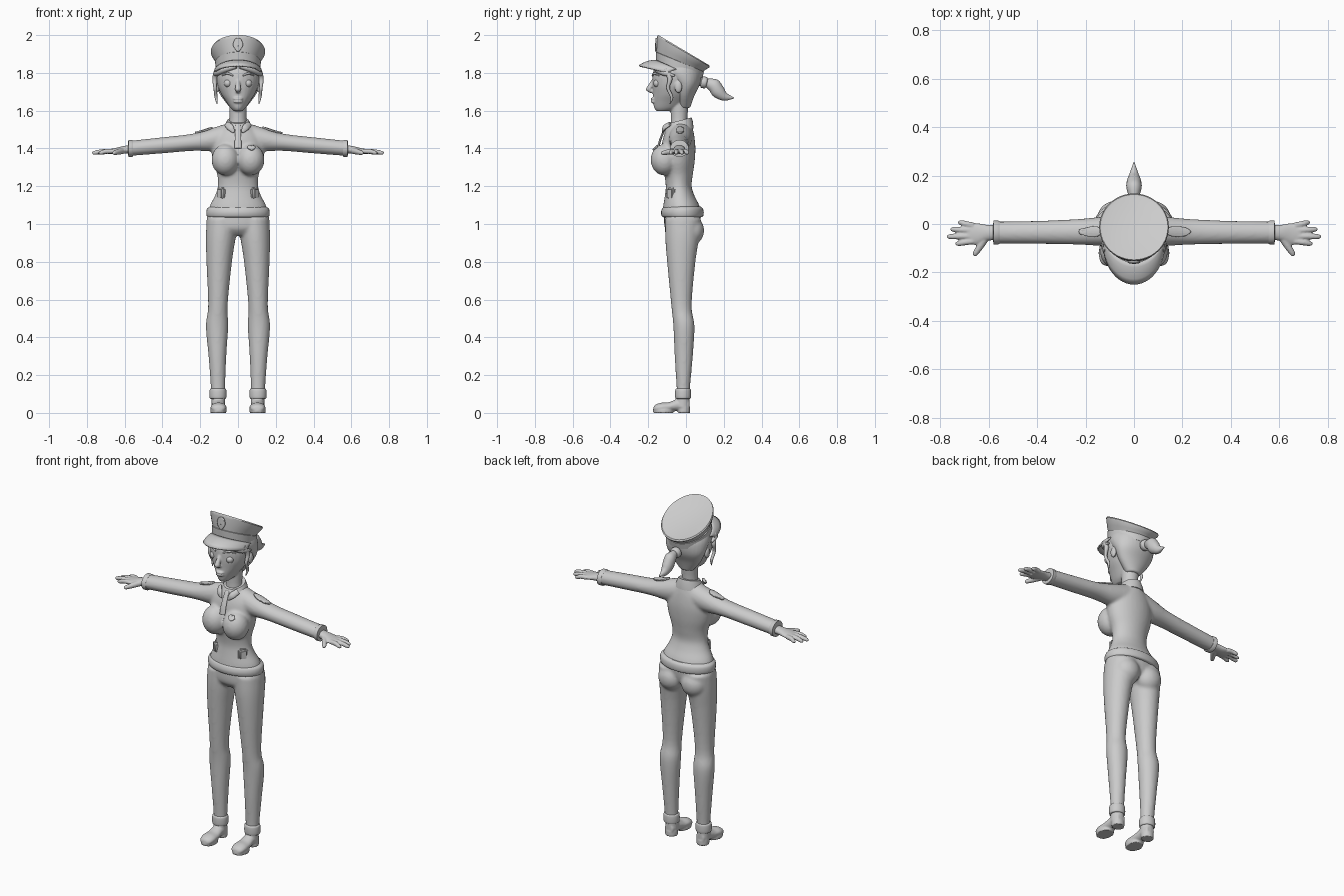
import bpy, bmesh, math
from mathutils import Vector as V, Matrix

cube = bpy.data.objects.get("Cube")
if cube:
    bpy.data.objects.remove(cube)

grey = bpy.data.materials.new("plain_grey")
grey.use_nodes = True
grey.diffuse_color = (0.6, 0.6, 0.6, 1)
grey.node_tree.nodes["Principled BSDF"].inputs["Base Color"].default_value = (0.6, 0.6, 0.6, 1)


def finish(name, bm, voxel=0, smooth=4, sharp=40):
    """Turn a bmesh into an object; voxel > 0 fuses its shapes into one skin."""
    bmesh.ops.recalc_face_normals(bm, faces=bm.faces)
    mesh = bpy.data.meshes.new(name)
    bm.to_mesh(mesh)
    bm.free()
    mesh.materials.append(grey)
    for p in mesh.polygons:
        p.use_smooth = True
    mesh.set_sharp_from_angle(angle=math.radians(sharp))
    ob = bpy.data.objects.new(name, mesh)
    bpy.context.collection.objects.link(ob)
    if voxel:
        m = ob.modifiers.new("fuse", 'REMESH')
        m.mode, m.voxel_size, m.use_smooth_shade = 'VOXEL', voxel, True
        m = ob.modifiers.new("soften", 'SMOOTH')
        m.factor, m.iterations = 0.5, smooth
    return ob


def resample(rings, n=5):
    out = []
    for i in range(len(rings) - 1):
        a, b, c, d = (rings[min(max(i + k, 0), len(rings) - 1)] for k in (-1, 0, 1, 2))
        for s in range(n):
            t = s / n
            out.append(tuple(q + (r - p) * (t / 2) + (2 * p - 5 * q + 4 * r - w) * (t * t / 2)
                             + (3 * q - p - 3 * r + w) * (t ** 3 / 2)
                             for p, q, r, w in zip(a, b, c, d)))
    return out + [rings[-1]]


def loft(bm, rings, curved=True, sides=32):
    """Skin elliptical rings given as (centre, half axis, half axis)."""
    if curved:
        rings = resample(rings)
    angles = [2 * math.pi * k / sides for k in range(sides)]
    loops = [[bm.verts.new(c + u * math.cos(a) + v * math.sin(a)) for a in angles]
             for c, u, v in rings]
    for lo, hi in zip(loops, loops[1:]):
        for k in range(sides):
            j = (k + 1) % sides
            bm.faces.new((lo[k], lo[j], hi[j], hi[k]))
    bm.faces.new(loops[0])
    bm.faces.new(loops[-1])


def upright(z, x0, x1, y0, y1, rise=0):
    return (V(((x0 + x1) / 2, (y0 + y1) / 2, z)), V(((x1 - x0) / 2, 0, 0)),
            V((0, (y1 - y0) / 2, rise)))


def centred(z, x, y0, y1, rise=0):
    return upright(z, -x, x, y0, y1, rise)


def along_x(s, x, y0, y1, z0, z1):
    return (V((s * x, (y0 + y1) / 2, (z0 + z1) / 2)), V((0, (y1 - y0) / 2, 0)),
            V((0, 0, (z1 - z0) / 2)))


def tube(bm, points, radii, ref=(0, 1, 0), flat=1):
    pts, rings = [V(p) for p in points], []
    for i, p in enumerate(pts):
        t = pts[min(i + 1, len(pts) - 1)] - pts[max(i - 1, 0)]
        v = t.cross(V(ref)).normalized()
        rings.append((p, v.cross(t).normalized() * radii[i] * flat, v * radii[i]))
    loft(bm, rings, sides=16)


def ball(bm, centre, size):
    bmesh.ops.create_uvsphere(bm, u_segments=24, v_segments=16, radius=1,
                              matrix=Matrix.Translation(centre) @ Matrix.Diagonal((*size, 1)))


def plate(name, centre, u, v, target, point=0):
    """Thin patch laid on a surface; point makes the lower end a shield tip."""
    bm = bmesh.new()
    c, u, v = V(centre), V(u), V(v)
    n, prev = 28, None
    hub = bm.verts.new(c)
    for r in range(1, 7):
        loop = []
        for k in range(n):
            a = 2 * math.pi * k / n
            x = math.cos(a) * (1 - point * max(0, -math.sin(a)) ** 2)
            loop.append(bm.verts.new(c + (u * x + v * math.sin(a)) * r / 6))
        for k in range(n):
            j = (k + 1) % n
            bm.faces.new((prev[k], loop[k], loop[j], prev[j]) if prev else (hub, loop[k], loop[j]))
        prev = loop
    ob = finish(name, bm)
    m = ob.modifiers.new("lay_on", 'SHRINKWRAP')
    m.target, m.wrap_mode, m.offset = target, 'ABOVE_SURFACE', 0.004
    m = ob.modifiers.new("thickness", 'SOLIDIFY')
    m.thickness, m.offset = 0.008, 0


SIDES = ((1, "left"), (-1, "right"))

# Trousers: two legs, pelvis and seat fused together
bm = bmesh.new()
leg = [(1.03, .0, .165, -.11, .08), (.93, .012, .17, -.11, .07), (.8, .032, .167, -.1, .05),
       (.57, .055, .158, -.078, .03), (.46, .052, .17, -.067, .045), (.3, .062, .156, -.06, .036),
       (.14, .068, .144, -.05, .022), (.09, .068, .144, -.05, .02)]
for s, side in SIDES:
    loft(bm, [upright(z, s * a, s * b, c, d) for z, a, b, c, d in leg])
    ball(bm, (s * .075, .03, .965), (.075, .066, .075))
loft(bm, [centred(.94, .1, -.08, .04), centred(.98, .165, -.113, .07), centred(1.06, .16, -.115, .08)])
finish("trousers", bm, .009)

# Jacket: torso, bust and sleeves fused together
bm = bmesh.new()
torso = [(1.05, .16, -.125, .085), (1.1, .148, -.12, .07), (1.15, .122, -.112, .045),
         (1.2, .107, -.107, .03), (1.26, .11, -.115, .036), (1.33, .132, -.13, .046),
         (1.4, .14, -.13, .05), (1.46, .125, -.12, .045), (1.51, .085, -.1, .035),
         (1.54, .05, -.08, .025)]
loft(bm, [centred(*r) for r in torso])
sleeve = [(.05, -.09, .035, 1.39, 1.535), (.13, -.09, .03, 1.385, 1.51), (.24, -.085, .02, 1.387, 1.478),
          (.4, -.082, .013, 1.374, 1.459), (.577, -.08, .01, 1.36, 1.44)]
for s, side in SIDES:
    ball(bm, (s * .067, -.115, 1.34), (.073, .072, .083))
    loft(bm, [along_x(s, *r) for r in sleeve])
jacket = finish("jacket", bm, .008, 6)

# Rolled jacket hem
bm = bmesh.new()
loft(bm, [centred(1.035, .15, -.115, .075), centred(1.04, .164, -.127, .09), centred(1.06, .168, -.132, .094),
          centred(1.08, .164, -.127, .09), centred(1.092, .15, -.117, .078)])
finish("jacket_hem", bm)

# Collar with two front flaps
bm = bmesh.new()
loft(bm, [centred(1.495, .082, -.115, .04, .012), centred(1.525, .069, -.105, .037, .015),
          centred(1.548, .058, -.093, .03, .016)], False)
for s, side in SIDES:
    tube(bm, [(s * .06, -.085, 1.53), (s * .04, -.115, 1.51), (s * .022, -.125, 1.485)],
         [.015, .018, .006], flat=.5)
finish("collar", bm)

# Tie
bm = bmesh.new()
tube(bm, [(0, -.1, 1.525), (0, -.112, 1.505), (0, -.135, 1.45), (0, -.148, 1.4)],
     [.012, .014, .017, .018], flat=.35)
finish("tie", bm)

for s, side in SIDES:
    # Sleeve cuff
    bm = bmesh.new()
    loft(bm, [along_x(s, .555, -.081, .011, 1.358, 1.442), along_x(s, .56, -.084, .014, 1.355, 1.445),
              along_x(s, .58, -.084, .014, 1.355, 1.445), along_x(s, .582, -.07, 0, 1.368, 1.432)], False)
    finish(side + "_sleeve_cuff", bm)

    # Hand with four fingers and a thumb
    bm = bmesh.new()
    palm = [(.56, -.066, -.004, 1.374, 1.42), (.61, -.07, -.003, 1.372, 1.412),
            (.65, -.086, .004, 1.37, 1.402), (.688, -.084, .004, 1.37, 1.396)]
    loft(bm, [along_x(s, *r) for r in palm])
    for y0, x1, y1 in ((-.071, .738, -.081), (-.05, .772, -.052), (-.027, .758, -.022), (-.006, .727, .006)):
        tube(bm, [(s * .665, y0, 1.385), (s * (.665 + x1) / 2, (y0 + y1) / 2, 1.384),
                  (s * (x1 - .012), y1, 1.377), (s * x1, y1, 1.375)], [.013, .0125, .0105, .005])
    tube(bm, [(s * .61, -.05, 1.388), (s * .634, -.09, 1.382), (s * .655, -.122, 1.376),
              (s * .66, -.132, 1.375)], [.018, .015, .011, .005], (0, 0, 1))
    finish(side + "_hand", bm, .004, 3)

    # Trouser cuff
    bm = bmesh.new()
    loft(bm, [upright(z, s * (.067 - g), s * (.145 + g), -.052 - g, .021 + g)
              for z, g in ((.074, -.005), (.078, .004), (.1, .006), (.124, .004), (.13, -.004))])
    finish(side + "_trouser_cuff", bm)

    # Shoe upper, sole and heel
    bm = bmesh.new()
    last = [(-.172, .018, .008, .03), (-.16, .034, .004, .044), (-.13, .042, .004, .054), (-.09, .039, .008, .057),
            (-.045, .034, .01, .074), (-.005, .033, .01, .08), (.018, .024, .012, .07)]
    loft(bm, [(V((s * .103, y, (a + b) / 2)), V((w, 0, 0)), V((0, 0, (b - a) / 2))) for y, w, a, b in last])
    loft(bm, [upright(z, s * .068, s * .14, -.055, .02) for z in (.03, .06, .095)])
    loft(bm, [upright(z, s * .061, s * .146, -.175, -.065) for z in (0, .018)], False)
    loft(bm, [upright(z, s * .068, s * .139, -.045, .022) for z in (0, .03)], False)
    finish(side + "_shoe", bm, .005, 2)

    # Shoulder patch and hip pocket
    plate(side + "_shoulder_patch", (s * .19, -.032, 1.53), (.052, 0, -.012), (0, .032, 0), jacket)
    bm = bmesh.new()
    spot = Matrix.Translation((s * .088, -.078, 1.16)) @ Matrix.Rotation(s * .85, 4, 'Z')
    bmesh.ops.create_cube(bm, size=1, matrix=spot @ Matrix.Diagonal((.055, .032, .065, 1)))
    bmesh.ops.bevel(bm, geom=bm.edges[:], offset=.011, segments=3, affect='EDGES')
    finish(side + "_hip_pocket", bm)

plate("chest_badge", (.072, -.175, 1.425), (.028, 0, 0), (0, 0, .034), jacket, .4)

# Head with neck, nose, lips and ears
bm = bmesh.new()
skull = [(1.598, .022, -.155, -.08), (1.615, .04, -.168, -.03), (1.65, .064, -.174, .01),
         (1.69, .09, -.175, .035), (1.74, .11, -.178, .055), (1.8, .117, -.175, .07), (1.86, .1, -.15, .055)]
loft(bm, [centred(*r) for r in skull])
loft(bm, [centred(1.49, .052, -.085, .015), centred(1.56, .044, -.08, .007), centred(1.67, .05, -.085, .02)])
tube(bm, [(0, -.168, 1.77), (0, -.183, 1.74), (0, -.197, 1.712), (0, -.178, 1.7)],
     [.008, .012, .016, .01], (1, 0, 0))
for z in (1.662, 1.648):
    ball(bm, (0, -.172, z), (.026, .016, .008))
for s, side in SIDES:
    ball(bm, (s * .112, -.04, 1.725), (.012, .02, .032))
finish("head", bm, .005, 3)

for s, side in SIDES:
    bm = bmesh.new()
    ball(bm, (s * .053, -.152, 1.745), (.021, .021, .021))
    finish(side + "_eye", bm)
    bm = bmesh.new()
    tube(bm, [(s * .025, -.178, 1.785), (s * .055, -.168, 1.797), (s * .085, -.143, 1.785)], [.004, .006, .002])
    finish(side + "_eyebrow", bm)
    # Wavy lock in front of the ear and swept fringe
    bm = bmesh.new()
    tube(bm, [(s * .11, -.11, 1.82), (s * .123, -.085, 1.77), (s * .121, -.095, 1.72),
              (s * .116, -.075, 1.67), (s * .11, -.085, 1.635)], [.014, .013, .009, .008, .002])
    tube(bm, [(s * .01, -.172, 1.835), (s * .065, -.155, 1.82), (s * .112, -.115, 1.8),
              (s * .127, -.06, 1.785)], [.012, .016, .016, .005], (0, 0, 1))
    finish(side + "_hair_lock", bm)

# Swept back hair
bm = bmesh.new()
loft(bm, [centred(1.615, .042, -.04, .022), centred(1.68, .092, -.055, .045), centred(1.74, .119, -.075, .074),
          centred(1.8, .126, -.13, .083), centred(1.85, .112, -.15, .07)])
finish("hair", bm, .006, 3)

# Ponytail and its band
bm = bmesh.new()
tube(bm, [(0, .06, 1.752), (0, .105, 1.748), (0, .145, 1.735), (0, .172, 1.7), (0, .208, 1.673), (0, .255, 1.667)],
     [.02, .022, .036, .036, .022, .002], (1, 0, 0), .85)
finish("ponytail", bm)
bm = bmesh.new()
tube(bm, [(0, .08, 1.752), (0, .085, 1.751), (0, .105, 1.748), (0, .112, 1.746)],
     [.02, .03, .03, .02], (1, 0, 0))
finish("ponytail_band", bm)

# Tilted cap: band, flared crown and rimmed top
bm = bmesh.new()
loft(bm, [centred(1.816, .118, -.158, .087, -.044), centred(1.858, .121, -.16, .095, -.052),
          centred(1.859, .116, -.156, .091, -.052), centred(1.88, .128, -.156, .105, -.062),
          centred(1.905, .142, -.153, .122, -.078), centred(1.914, .144, -.152, .126, -.081),
          centred(1.921, .14, -.148, .122, -.08), centred(1.918, .132, -.14, .113, -.076)], False, 48)
cap = finish("cap", bm, sharp=30)

# Visor
bm = bmesh.new()
rows = []
for k in range(25):
    a = math.radians(-85 + 170 * k / 24)
    sn, cs = math.sin(a), math.cos(a)
    inner, outer = V((.117 * sn, -.035 - .12 * cs, 1.81 + .055 * cs)), V((.125 * sn, -.08 - .168 * cs, 1.795 + .042 * cs))
    rows.append([bm.verts.new(inner.lerp(outer, t / 4) + V((0, 0, .008 * math.sin(math.pi * t / 4)))) for t in range(5)])
for p, q in zip(rows, rows[1:]):
    for t in range(4):
        bm.faces.new((p[t], q[t], q[t + 1], p[t + 1]))
visor = finish("cap_visor", bm)
m = visor.modifiers.new("thickness", 'SOLIDIFY')
m.thickness, m.offset = .009, 0

plate("cap_badge", (0, -.17, 1.95), (.028, 0, 0), (0, 0, .036), cap, .4)
